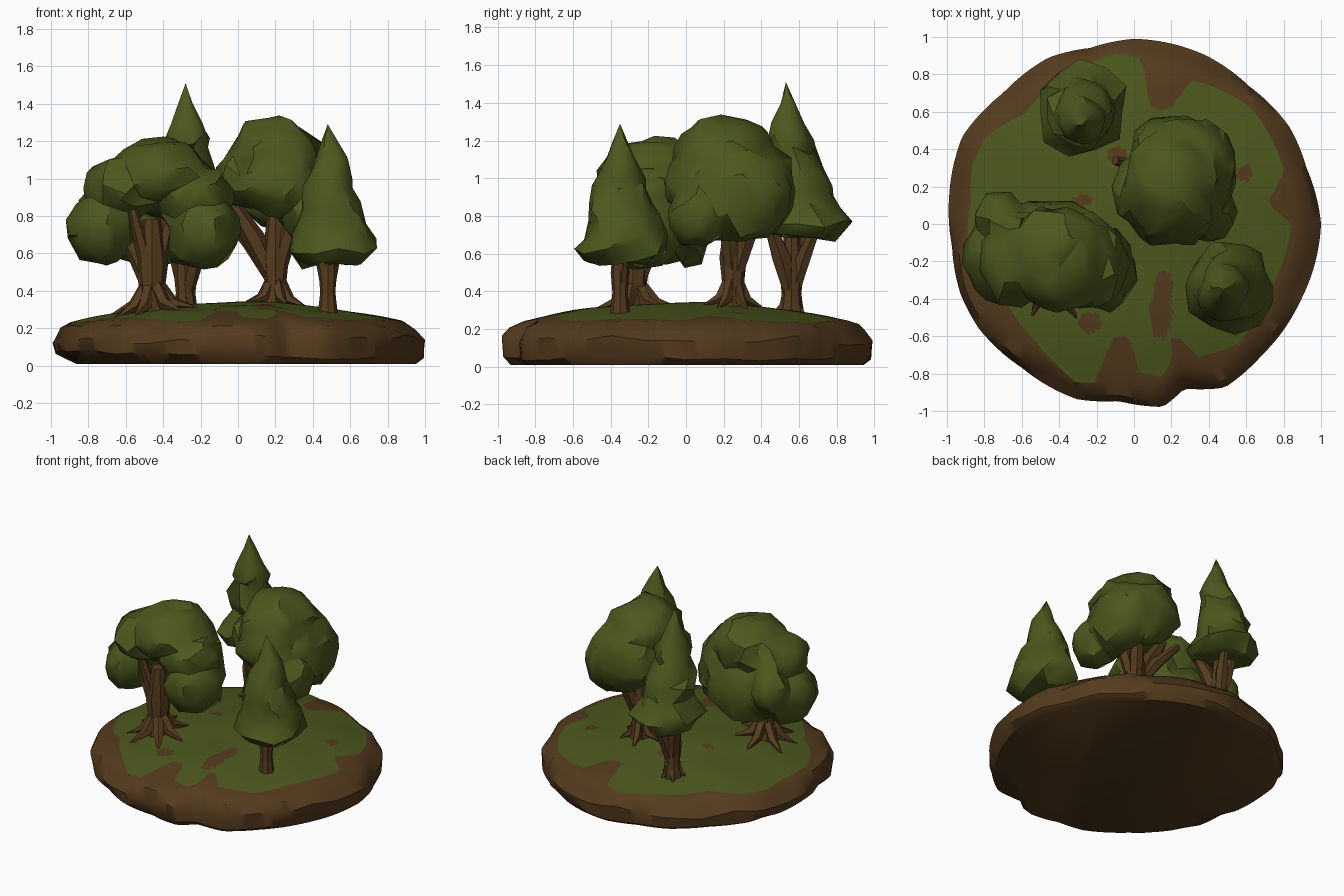
import bpy, bmesh, math, random
from mathutils import Vector, noise

if "Cube" in bpy.data.objects:
    bpy.data.objects.remove(bpy.data.objects["Cube"])

random.seed(4)


def material(name, rgb):
    m = bpy.data.materials.new(name)
    m.diffuse_color = (*rgb, 1)
    m.use_nodes = True
    m.node_tree.nodes["Principled BSDF"].inputs["Base Color"].default_value = m.diffuse_color
    return m


GREEN = material("leaf green", (0.072, 0.097, 0.0125))
BROWN = material("bark brown", (0.088, 0.043, 0.0125))


def finish(bm, name, mats, angle=35):
    bmesh.ops.recalc_face_normals(bm, faces=bm.faces)
    me = bpy.data.meshes.new(name)
    bm.to_mesh(me)
    bm.free()
    for m in mats:
        me.materials.append(m)
    me.shade_smooth()
    me.set_sharp_from_angle(angle=math.radians(angle))
    ob = bpy.data.objects.new(name, me)
    bpy.context.collection.objects.link(ob)
    return ob


def lerp_table(table, a):
    # closed table of (degrees, value)
    pts = table + [(table[0][0] + 360, table[0][1])]
    for (a0, v0), (a1, v1) in zip(pts, pts[1:]):
        if a0 <= a <= a1:
            return v0 + (v1 - v0) * (a - a0) / (a1 - a0)


# ---- island: rings of a dome, grass edge follows a polar table
GRASS = [(0, .84), (6, .75), (10, .73), (14, .78), (20, .85), (45, .88), (68, .83), (72, .66),
         (77, .62), (83, .64), (87, .88), (95, .92), (115, .87), (135, .83), (150, .92),
         (160, .92), (172, .88), (190, .9), (204, .86), (214, .8), (230, .82), (240, .85),
         (250, .9), (256, .87), (259, .62), (265, .6), (269, .63), (272, .79), (280, .83),
         (285, .77), (288, .64), (292, .66), (296, .79), (312, .85), (330, .8), (345, .82)]
RIM = [(0, 1.0), (18, .97), (32, .98), (50, .96), (67, .98), (90, .99), (104, .97), (117, 1.0),
       (135, .99), (153, 1.03), (171, 1.0), (187, .98), (202, 1.0), (214, 1.0), (232, .975),
       (252, .985), (265, .95), (279, .99), (287, .92), (299, 1.0), (314, .98), (335, .98)]
DIRT = [(-.27, .13, .05, .03), (.59, .27, .045, .045), (-.09, .37, .055, .045),
        (-.24, -.53, .07, .05), (.16, -.34, .05, .09), (.14, -.48, .06, .13)]


def ground(x, y):
    r2 = x * x + y * y
    return .338 - .13 * r2 + .016 * noise.noise(Vector((x * 2.5, y * 2.5, 3)))


SEG, INNER = 180, 36
WAVE = [[(12 * k, random.uniform(-1, 1)) for k in range(30)] for _ in range(6)]
bm = bmesh.new()
rings = []
for i in range(1, INNER + 7):
    ring = []
    for s in range(SEG):
        a = 360 * s / SEG
        c, d = math.cos(math.radians(a)), math.sin(math.radians(a))
        R, g = lerp_table(RIM, a), lerp_table(GRASS, a)
        edge = max(g, .88 * R)
        if i <= INNER:
            r = g * i / INNER
            z = ground(r * c, r * d)
        else:
            k = i - INNER
            n = lerp_table(WAVE[k - 1], a)
            left = max(0, -c)
            r = [g + (edge - g) * .5, edge + .005, .955 * R + .012 * n, R, R - .02 * abs(n),
                 R * (.95 - .08 * left)][k - 1]
            z = [0, 0, .195 + .02 * n, .14 + .025 * n, .045 + .03 * left + .015 * n, .008][k - 1]
            if k < 3:
                z = ground(r * c, r * d)
        ring.append(bm.verts.new((r * c, r * d, z)))
    rings.append(ring)
top = bm.verts.new((0, 0, ground(0, 0)))
for s in range(SEG):
    t = (s + 1) % SEG
    bm.faces.new((top, rings[0][s], rings[0][t]))
    for i, (p, q) in enumerate(zip(rings, rings[1:])):
        f = bm.faces.new((p[s], q[s], q[t], p[t]))
        m = f.calc_center_median()
        bare = any(((m.x - x) / rx) ** 2 + ((m.y - y) / ry) ** 2 < 1 for x, y, rx, ry in DIRT)
        f.material_index = 1 if i >= INNER - 1 or bare else 0
bm.faces.new(rings[-1]).material_index = 1
finish(bm, "island", [GREEN, BROWN], 40)


# ---- trunks: tapered tubes for stem, branches and roots
def tube(bm, path, sides=7):
    pts = [Vector(p[:3]) for p in path]
    prev = None
    for i, p in enumerate(pts):
        t = pts[min(i + 1, len(pts) - 1)] - pts[max(i - 1, 0)]
        u = Vector((1, 0, 0)) if abs(t.normalized().x) < .8 else Vector((0, 1, 0))
        u = (u - t * (u.dot(t) / t.dot(t))).normalized()
        w = t.normalized().cross(u)
        ring = []
        for s in range(sides):
            a = 2 * math.pi * s / sides
            ring.append(bm.verts.new(p + (u * math.cos(a) + w * math.sin(a)) * path[i][3]))
        if prev:
            for s in range(sides):
                e = (s + 1) % sides
                bm.faces.new((prev[s], prev[e], ring[e], ring[s]))
        else:
            bm.faces.new(ring[::-1])
        prev = ring
    bm.faces.new(prev)


def trunk(name, x, y, r, fork, branches, roots, root_len):
    bm = bmesh.new()
    z = ground(x, y)
    tube(bm, [(x, y, z - .05, r * 1.3), (x, y, z + .06, r), (x, y, (z + fork) / 2, r * .9),
              (x, y, fork, r * 1.1), (x, y, fork + .24, r * .6)], 8)
    for bx, by, bz, br in branches:
        tube(bm, [(x, y, fork - .14, r * .6), (x + (bx - x) * .45, y + (by - y) * .45, fork + (bz - fork) * .3, br * 1.1),
                  (bx, by, bz, br * .6)], 6)
    for k in range(roots):
        a = 2 * math.pi * (k + .75) / roots + random.uniform(-.2, .2)
        l = root_len * random.uniform(.8, 1.15)
        ex, ey = x + l * math.cos(a), y + l * math.sin(a)
        mx, my = x + .45 * l * math.cos(a), y + .45 * l * math.sin(a)
        tube(bm, [(x, y, z + .18, r * .5), (mx, my, ground(mx, my) + .03, r * .45),
                  (ex, ey, ground(ex, ey) - .005, r * .1)], 5)
    finish(bm, name, [BROWN])


trunk("left_trunk", -.46, -.28, .078, .54,
      [(-.68, -.24, .8, .04), (-.58, -.34, .9, .035), (-.33, -.24, .9, .04), (-.4, -.08, .82, .045)], 7, .25)
trunk("middle_trunk", .2, .25, .066, .58,
      [(-.05, .24, .9, .055), (-.1, .34, .84, .04), (.33, .2, .9, .045), (.3, .4, .85, .045)], 6, .17)
trunk("back_trunk", -.28, .56, .058, .5,
      [(-.18, .44, .76, .05), (-.36, .62, .76, .045), (-.22, .7, .76, .04)], 5, .1)
trunk("right_trunk", .48, -.35, .045, .5, [(.54, -.32, .62, .03), (.42, -.38, .62, .03)], 0, 0)


# ---- leafy crowns: blobs fused by remesh, then reduced to low-poly facets
def leafy_crown(name, blobs):
    bm = bmesh.new()
    for x, y, z, rx, ry, rz in blobs:
        new = bmesh.ops.create_icosphere(bm, subdivisions=4, radius=1)["verts"]
        for v in new:
            p = v.co + Vector((x * 9, y * 9, z * 9))
            k = 1 + .16 * noise.noise(p * 1.8) + .1 * noise.noise(p * 3.7)
            v.co = Vector((x + v.co.x * rx * k, y + v.co.y * ry * k, z + v.co.z * rz * k))
    ob = finish(bm, name, [GREEN])
    rm = ob.modifiers.new("fuse", "REMESH")
    rm.mode, rm.voxel_size = "VOXEL", .022
    dc = ob.modifiers.new("facets", "DECIMATE")
    dc.ratio = .035
    me = bpy.data.meshes.new_from_object(ob.evaluated_get(bpy.context.evaluated_depsgraph_get()))
    ob.modifiers.clear()
    ob.data = me
    me.shade_smooth()
    me.set_sharp_from_angle(angle=math.radians(38))


leafy_crown("left_crown", [
    (-.42, -.18, 1.02, .27, .27, .2), (-.62, -.18, .95, .2, .25, .17), (-.73, -.17, .73, .18, .25, .19),
    (-.19, -.24, .72, .2, .23, .2), (-.24, -.19, .9, .2, .25, .18), (-.46, .02, .72, .26, .1, .19),
    (-.72, .04, .82, .13, .13, .15)])
leafy_crown("middle_crown", [
    (.19, .2, 1.1, .24, .28, .225), (.02, .17, 1.0, .13, .18, .15), (.37, .28, .9, .18, .27, .24),
    (.4, .06, .8, .15, .15, .17), (.22, .41, .95, .23, .17, .22), (.2, .06, .97, .22, .18, .17)])


# ---- conifer crowns: ragged lathe with drooping tiers
def conifer(name, x, y, profile, sides=11):
    bm = bmesh.new()
    prev, tip = None, bm.verts.new((x, y, profile[0][1]))
    for i, (r, z, dx, dy) in enumerate(profile[1:]):
        ring = []
        for s in range(sides):
            a = 2 * math.pi * (s + .35 * i) / sides
            k = r * random.uniform(.88, 1.14)
            ring.append(bm.verts.new((x + dx + k * math.cos(a), y + dy + k * math.sin(a),
                                      z + random.uniform(-.03, .03) * min(1, r * 8))))
        for s in range(sides):
            e = (s + 1) % sides
            if prev:
                bm.faces.new((prev[s], ring[s], prev[e]))
                bm.faces.new((prev[e], ring[s], ring[e]))
            else:
                bm.faces.new((tip, ring[s], ring[e]))
        prev = ring
    bm.faces.new(prev)
    finish(bm, name, [GREEN], 38)


conifer("back_conifer", -.28, .53, [
    (0, 1.51, 0, 0), (.04, 1.4, 0, .01), (.09, 1.28, .01, .01), (.12, 1.21, .01, .02),
    (.115, 1.15, .0, .03), (.155, 1.04, 0, .04), (.18, .98, 0, .06), (.165, .92, .0, .07),
    (.2, .84, .0, .08), (.24, .75, 0, .09), (.19, .69, 0, .07), (.06, .7, 0, .03)])
conifer("right_conifer", .48, -.35, [
    (0, 1.29, 0, 0), (.04, 1.2, .01, 0), (.085, 1.1, .02, 0), (.12, 1.02, .02, 0),
    (.135, .95, .01, 0), (.17, .85, .02, .0), (.19, .78, .02, .01), (.22, .7, .03, .01),
    (.23, .62, .03, .01), (.18, .54, .02, .0), (.05, .55, .01, 0)])
